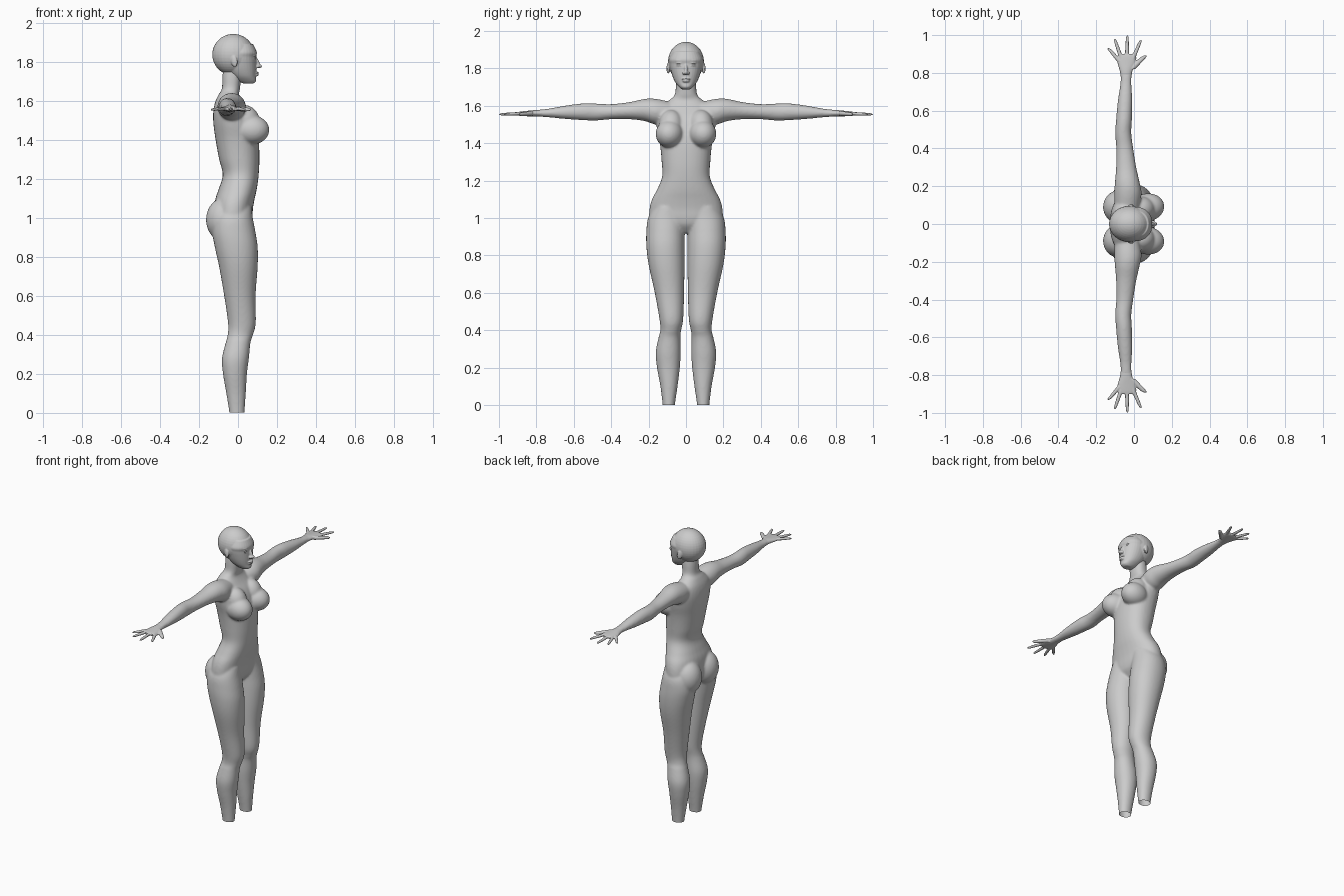
import bpy, bmesh, math
from mathutils import Matrix, Vector


def loft(bm, sections, axis="z", side=1, power=1.0, n=32, steps=5):
    """Smooth tube through sections (t, ulo, uhi, vlo, vhi); side=-1 mirrors in y."""
    secs = []
    for i in range(len(sections) - 1):
        p = [sections[max(0, min(len(sections) - 1, i + k))] for k in (-1, 0, 1, 2)]
        for s in range(steps):
            f = s / steps
            secs.append([0.5 * (2 * b + (c - a) * f + (2 * a - 5 * b + 4 * c - d) * f * f
                                + (3 * b - a - 3 * c + d) * f ** 3) for a, b, c, d in zip(*p)])
    secs.append(sections[-1])
    rings = []
    for t, u0, u1, v0, v1 in secs:
        ring = []
        for k in range(n):
            a = 2 * math.pi * k / n
            c, s = math.cos(a), math.sin(a)
            u = (u0 + u1) / 2 + (u1 - u0) / 2 * math.copysign(abs(c) ** power, c)
            v = (v0 + v1) / 2 + (v1 - v0) / 2 * math.copysign(abs(s) ** power, s)
            ring.append(bm.verts.new((u, v * side, t) if axis == "z" else (u, t * side, v)))
        rings.append(ring)
    faces = [bm.faces.new(rings[0]), bm.faces.new(rings[-1])]
    for a, b in zip(rings, rings[1:]):
        for k in range(n):
            faces.append(bm.faces.new((a[k], a[(k + 1) % n], b[(k + 1) % n], b[k])))
    bmesh.ops.recalc_face_normals(bm, faces=faces)


def ball(bm, centre, radii, tilt=0.0, yaw=0.0):
    m = (Matrix.Translation(centre) @ Matrix.Rotation(yaw, 4, "Z")
         @ Matrix.Rotation(tilt, 4, "Y") @ Matrix.Diagonal((*radii, 1)))
    bmesh.ops.create_uvsphere(bm, u_segments=32, v_segments=20, radius=1, matrix=m)


def finish(bm, name, voxel=0.0, smooth=0):
    """Make the object, fuse its parts into one skin and smooth it."""
    me = bpy.data.meshes.new(name)
    bm.to_mesh(me)
    bm.free()
    ob = bpy.data.objects.new(name, me)
    bpy.context.collection.objects.link(ob)
    bpy.context.view_layer.objects.active = ob
    if voxel:
        r = ob.modifiers.new("fuse", "REMESH")
        r.mode, r.voxel_size = "VOXEL", voxel
        s = ob.modifiers.new("relax", "SMOOTH")
        s.factor, s.iterations = 0.5, smooth
        bpy.ops.object.modifier_apply(modifier="fuse")
        bpy.ops.object.modifier_apply(modifier="relax")
    for p in ob.data.polygons:
        p.use_smooth = True
    return ob


# body: torso and neck (z, back, front, half width)
body = bmesh.new()
torso = [(.92, -.06, .03, .06), (.96, -.11, .062, .15), (1.0, -.125, .073, .193),
         (1.05, -.122, .077, .195), (1.1, -.115, .086, .182), (1.15, -.098, .097, .156),
         (1.22, -.078, .106, .128), (1.3, -.097, .11, .13), (1.4, -.115, .106, .14),
         (1.48, -.126, .09, .156), (1.54, -.127, .065, .16), (1.59, -.118, .028, .14),
         (1.63, -.1, .006, .09), (1.66, -.083, .01, .06), (1.72, -.08, .016, .054),
         (1.77, -.075, .02, .05)]
loft(body, [(z, b, f, -w, w) for z, b, f, w in torso], power=.9)

# legs (z, back, front, inner, outer)
leg = [(-.03, -.043, .032, .06, .124), (.01, -.046, .034, .058, .126),
       (.1, -.06, .04, .045, .137), (.2, -.077, .046, .033, .155), (.28, -.082, .056, .028, .162),
       (.36, -.063, .064, .03, .147), (.4, -.053, .077, .026, .137), (.46, -.051, .091, .015, .142),
       (.6, -.071, .09, .01, .167), (.75, -.097, .101, .008, .2), (.85, -.119, .101, .008, .212),
       (.93, -.132, .089, .007, .212), (1.0, -.125, .076, .006, .203), (1.06, -.1, .07, .02, .17)]
# arms (y, back, front, bottom, top)
arm = [(.08, -.1, .025, 1.51, 1.62), (.16, -.105, .04, 1.5, 1.637), (.22, -.101, .03, 1.518, 1.637),
       (.3, -.095, .012, 1.528, 1.62), (.4, -.094, -.004, 1.528, 1.609),
       (.48, -.1, -.014, 1.521, 1.612), (.55, -.095, -.011, 1.523, 1.613),
       (.65, -.086, -.009, 1.53, 1.6), (.74, -.073, -.013, 1.539, 1.584),
       (.8, -.071, -.012, 1.542, 1.578)]
for s in (1, -1):
    loft(body, leg, side=s, power=.95)
    loft(body, arm, axis="y", side=s)
    ball(body, (.07, s * .088, 1.45), (.091, .074, .075), yaw=s * .15)   # chest
    ball(body, (.04, s * .08, 1.5), (.07, .065, .08), tilt=-.45)
    ball(body, (-.075, s * .09, .99), (.089, .09, .11))                  # seat
body_ob = finish(body, "body", .0065, 10)

# open ankles, cut level with the ground
cut = bmesh.new()
cut.from_mesh(body_ob.data)
bmesh.ops.bisect_plane(cut, geom=cut.verts[:] + cut.edges[:] + cut.faces[:],
                       plane_co=(0, 0, 0.001), plane_no=(0, 0, 1), clear_inner=True)
cut.to_mesh(body_ob.data)
cut.free()

# head: skull, face, nose, lips, brows, lids, ears
head = bmesh.new()
ball(head, (-.024, 0, 1.836), (.108, .096, .106))
face = [(1.688, .03, .078, .022), (1.7, -.005, .093, .036), (1.725, -.035, .092, .057),
        (1.76, -.065, .094, .073), (1.8, -.08, .094, .084), (1.825, -.08, .093, .088),
        (1.85, -.08, .096, .09), (1.89, -.06, .077, .07)]
loft(head, [(z, b, f, -w, w) for z, b, f, w in face], power=.93)
ball(head, (.096, 0, 1.797), (.013, .009, .033), tilt=-.4)
ball(head, (.108, 0, 1.777), (.015, .011, .01))
ball(head, (.093, 0, 1.743), (.014, .024, .006))
ball(head, (.091, 0, 1.732), (.015, .02, .007))
for s in (1, -1):
    ball(head, (.1, s * .011, 1.775), (.011, .008, .008))
    ball(head, (.079, s * .038, 1.842), (.012, .026, .006), yaw=s * .4)
    ball(head, (.081, s * .037, 1.83), (.01, .021, .004), yaw=s * .4)
    ball(head, (.08, s * .037, 1.814), (.01, .019, .003), yaw=s * .4)
    ball(head, (-.02, s * .094, 1.803), (.017, .009, .031), tilt=-.2, yaw=s * .35)
finish(head, "head", .0035, 3)

for s, label in ((1, "left"), (-1, "right")):
    # eyes
    eye = bmesh.new()
    ball(eye, (.077, s * .036, 1.822), (.012, .017, .009), yaw=s * .4)
    finish(eye, label + "_eye")

    # hands: palm, then each finger from base (x, y) to tip (x, y)
    hand = bmesh.new()
    loft(hand, [(.77, -.069, -.015, 1.543, 1.578), (.81, -.075, -.008, 1.543, 1.577),
                (.85, -.087, .008, 1.544, 1.573), (.885, -.088, .012, 1.546, 1.569),
                (.9, -.078, .0, 1.55, 1.566)], axis="y", side=s)
    for x0, y0, x1, y1, r in ((-.075, .86, -.137, .932, .011), (-.065, .87, -.102, .98, .011),
                              (-.038, .87, -.035, 1.0, .011), (-.008, .87, .037, .975, .011),
                              (-.015, .82, .06, .893, .015)):
        d = Vector((x1 - x0, y1 - y0))
        secs = []
        for f, k in ((0, 1), (.5, .88), (.8, .75), (.93, .58), (1, .2)):
            w = r * k * d.length / d.y
            x = x0 + d.x * f
            z = 1.559 - .005 * f
            secs.append((y0 + d.y * f, x - w, x + w, z - r * k * .85, z + r * k * .85))
        loft(hand, secs, axis="y", side=s, n=16)
    finish(hand, label + "_hand", .003, 3)
